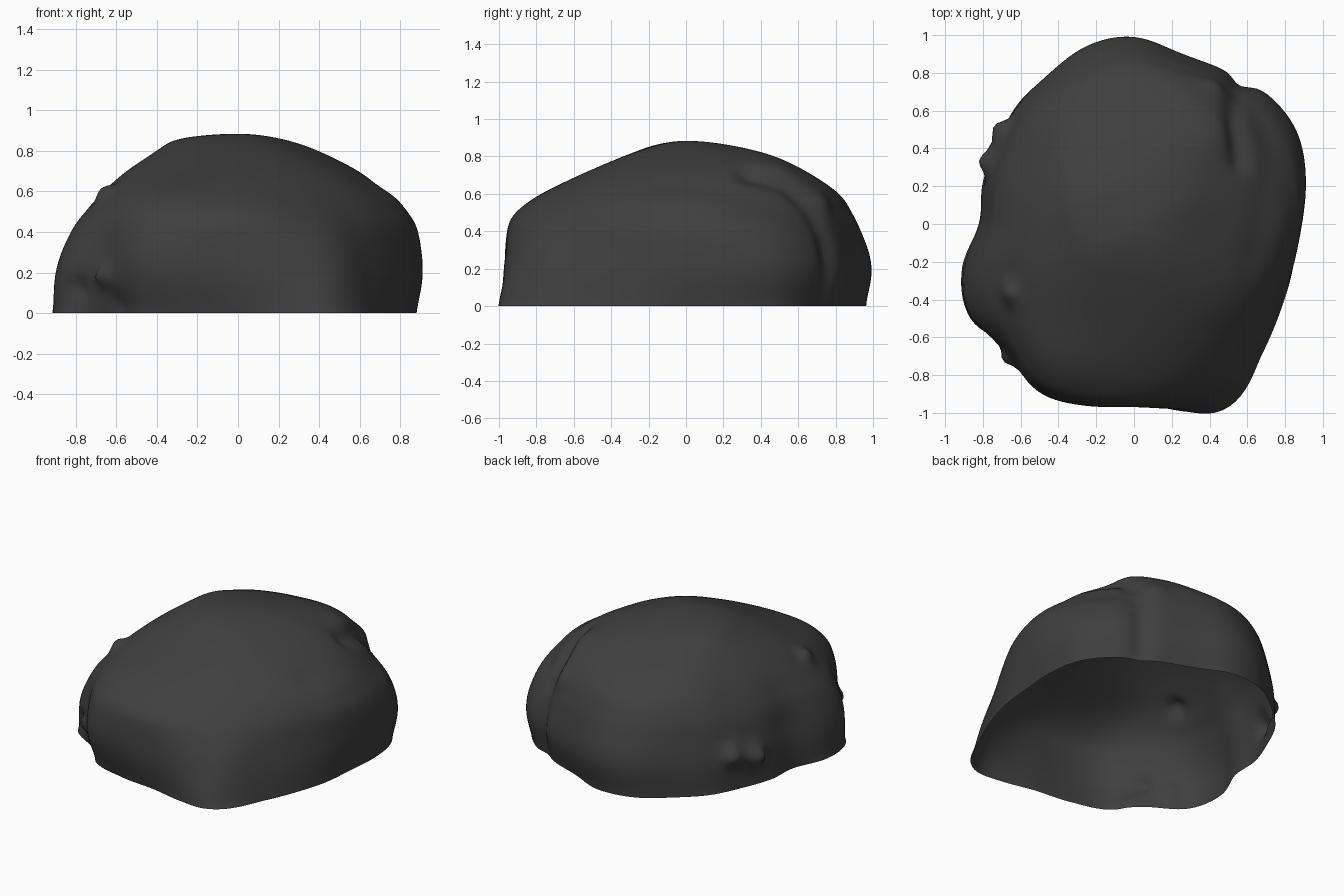
import bpy, bmesh, math
from mathutils import Vector

cube = bpy.data.objects.get("Cube")
if cube:
    bpy.data.objects.remove(cube, do_unlink=True)

SEGMENTS, STEPS = 180, 9

# Plan outline: radius every 15 degrees, counter-clockwise from +x
OUTLINE = [.90, .95, 1, .99, .95, .94, 1, .98, .91, .88, .84, .83,
           .82, .94, 1, .96, 1.04, 1, .97, 1.03, 1.07, .96, .90, .89]
# Rounder outline that the rock blends into towards its crown
CROWN = [(OUTLINE[i - 2] + OUTLINE[i - 1] + OUTLINE[i] + OUTLINE[(i + 1) % 24]
          + OUTLINE[(i + 2) % 24]) / 5 for i in range(24)]

# Heights of the contour levels, and how far out each lies every 30 degrees
LEVELS = [0, .2, .4, .5, .6, .7, .8, .86, .885]
PROFILES = [
    [.96, .99, .97, .91, .81, .63, .39, .20, 0],    # left side
    [.96, 1, .95, .88, .80, .68, .47, .25, 0],
    [.95, 1, .95, .90, .84, .74, .54, .27, 0],
    [.96, 1, .95, .91, .85, .70, .47, .24, 0],      # back
    [1, 1, .95, .91, .84, .70, .48, .28, 0],
    [1, .99, .93, .87, .78, .66, .50, .35, 0],
    [1, .98, .91, .84, .75, .62, .45, .32, 0],      # right side
    [1, 1, .93, .86, .76, .62, .42, .26, 0],
    [.93, .99, .98, .94, .83, .60, .37, .20, 0],
    [.97, 1, .97, .91, .76, .56, .33, .16, 0],      # front
    [1, .95, .87, .80, .70, .56, .35, .17, 0],
    [1, .97, .91, .85, .75, .59, .36, .18, 0],
]


def spline(a, b, c, d, t):
    return b + .5 * t * (c - a + t * (2 * a - 5 * b + 4 * c - d + t * (3 * (b - c) + d - a)))


def around(values, turn):
    n = len(values)
    i = int(turn * n)
    return spline(*(values[(i + k) % n] for k in (-1, 0, 1, 2)), turn * n - i)


def along(values, i, t, past_end):
    padded = [2 * values[0] - values[1]] + list(values) + [past_end]
    return spline(*padded[i:i + 4], t)


def rock_point(turn, i, t):
    ring = [around([p[k] for p in PROFILES], turn) for k in range(len(LEVELS))]
    z = max(along(LEVELS, i, t, LEVELS[-2]), 0)
    blend = min(1, max(0, (z - .3) / .4))
    outline = around(OUTLINE, turn) * (1 - blend) + around(CROWN, turn) * blend
    radius = outline * along(ring, i, t, -ring[-2])
    angle = turn * math.tau
    return Vector((radius * math.cos(angle), radius * math.sin(angle), z))


# Small knobs and dents: centre, push, width
LUMPS = [
    ((-.78, .35, .2), (-.09, 0, 0), .07),
    ((-.71, .48, .24), (-.06, .05, 0), .07),
    ((-.66, -.37, .59), (-.02, 0, .035), .06),
    ((-.67, -.72, .18), (-.05, -.02, 0), .05),
    ((-.63, -.78, .03), (.04, .04, 0), .06),
    ((-.80, -.58, .12), (.03, .02, 0), .06),
    ((.46, .78, .58), (.02, .04, .02), .08),
    ((.46, .50, .76), (.01, 0, .02), .12),
    ((.42, -.95, .02), (0, -.03, 0), .15),
]

# Folds: path, depth, width
FOLDS = [
    ([(.58, .35, .72), (.55, .55, .67), (.57, .70, .55), (.59, .78, .4), (.59, .78, 0)], .045, .07),
    ([(.66, -.15, .66), (.72, .3, .58), (.59, .78, .4)], .012, .1),
]


def path_distance(p, path):
    best = 9
    for a, b in zip(path, path[1:]):
        a, b = Vector(a), Vector(b)
        t = (p - a).dot(b - a) / (b - a).length_squared
        best = min(best, (p - a.lerp(b, min(1, max(0, t)))).length)
    return best


def sculpt(p):
    q = p.copy()
    for centre, push, width in LUMPS:
        q += Vector(push) * math.exp(-((p - Vector(centre)).length / width) ** 2)
    inward = -Vector((p.x, p.y, p.z * .8)).normalized()
    for path, depth, width in FOLDS:
        q += inward * depth * math.exp(-(path_distance(p, path) / width) ** 2)
    q.z = 0 if p.z < 1e-4 else max(q.z, .002)
    return q


# Open-bottomed shell made of stacked contour rings
bm = bmesh.new()
rings = []
for i in range(len(LEVELS) - 1):
    for s in range(STEPS):
        rings.append([bm.verts.new(rock_point(j / SEGMENTS, i, s / STEPS))
                      for j in range(SEGMENTS)])
apex = bm.verts.new((0, 0, LEVELS[-1]))
for j in range(SEGMENTS):
    k = (j + 1) % SEGMENTS
    for low, high in zip(rings, rings[1:]):
        bm.faces.new((low[j], low[k], high[k], high[j]))
    bm.faces.new((rings[-1][j], rings[-1][k], apex))

# Weathered softening of the contours, leaving the rim in place
rim = set(rings[0])
soft = [v for v in bm.verts if v not in rim]
for _ in range(15):
    bmesh.ops.smooth_vert(bm, verts=soft, factor=.5,
                          use_axis_x=True, use_axis_y=True, use_axis_z=True)

# Knobs and folds go on last so they stay crisp
for v in bm.verts:
    v.co = sculpt(v.co)
for face in bm.faces:
    face.smooth = True

mesh = bpy.data.meshes.new("boulder")
bm.to_mesh(mesh)
bm.free()
boulder = bpy.data.objects.new("boulder", mesh)
bpy.context.collection.objects.link(boulder)

# Dark grey stone
stone = bpy.data.materials.new("dark_grey_stone")
stone.use_nodes = True
colour = (.05, .05, .05, 1)
stone.diffuse_color = colour
stone.node_tree.nodes["Principled BSDF"].inputs["Base Color"].default_value = colour
mesh.materials.append(stone)
